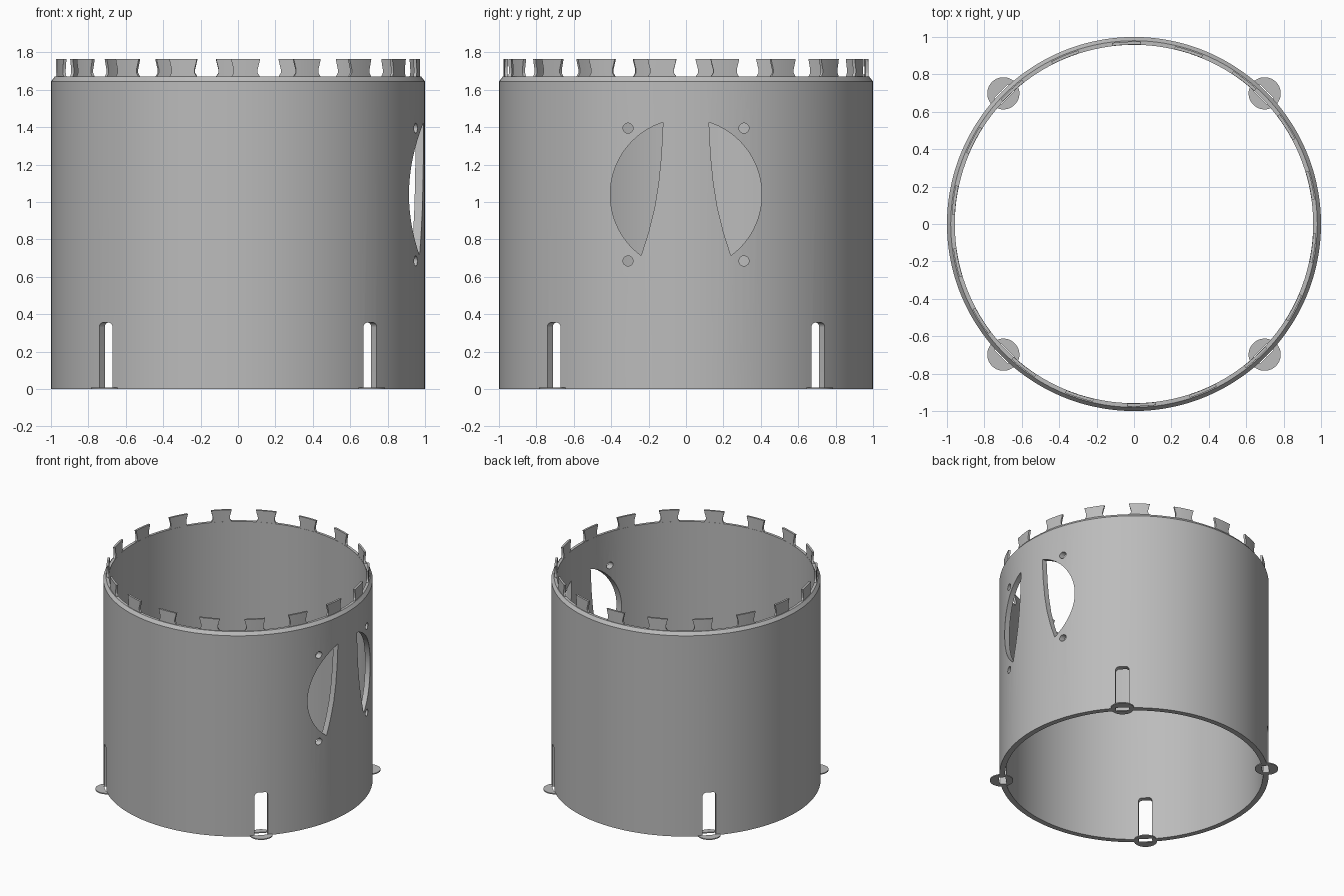
import bpy, bmesh
from math import sin, cos, pi, radians, acos, atan2
from mathutils import Matrix, Vector

cube = bpy.data.objects.get("Cube")
if cube:
    bpy.data.objects.remove(cube)

grey = bpy.data.materials.new("plain_grey")
grey.use_nodes = True
tone = (0.5, 0.5, 0.5, 1)
grey.diffuse_color = tone
grey.node_tree.nodes["Principled BSDF"].inputs["Base Color"].default_value = tone

OUTER, INNER = 1.0, 0.958
WALL_TOP, TAB_TOP = 1.67, 1.765


def make_object(name, bm):
    bmesh.ops.recalc_face_normals(bm, faces=bm.faces)
    mesh = bpy.data.meshes.new(name)
    bm.to_mesh(mesh)
    bm.free()
    mesh.materials.append(grey)
    obj = bpy.data.objects.new(name, mesh)
    bpy.context.collection.objects.link(obj)
    return obj


def activate(obj):
    bpy.ops.object.select_all(action='DESELECT')
    obj.select_set(True)
    bpy.context.view_layer.objects.active = obj


def prism(name, base, offset):
    """Extrude a closed outline of 3D points along an offset."""
    bm = bmesh.new()
    face = bm.faces.new([bm.verts.new(p) for p in base])
    ext = bmesh.ops.extrude_face_region(bm, geom=[face])
    moved = [v for v in ext["geom"] if isinstance(v, bmesh.types.BMVert)]
    bmesh.ops.translate(bm, verts=moved, vec=offset)
    return make_object(name, bm)


def cut(obj, cutter):
    mod = obj.modifiers.new("cut", 'BOOLEAN')
    mod.operation = 'DIFFERENCE'
    mod.solver = 'EXACT'
    mod.object = cutter
    activate(obj)
    bpy.ops.object.modifier_apply(modifier=mod.name)


def smooth(obj):
    activate(obj)
    bpy.ops.object.shade_smooth_by_angle(angle=radians(25))


# Tube wall with a chamfered upper edge, turned around z
bm = bmesh.new()
profile = [(INNER, 0), (OUTER, 0), (OUTER, 1.645), (0.98, WALL_TOP), (INNER, WALL_TOP)]
ring = [bm.verts.new((r, 0, z)) for r, z in profile]
edges = [bm.edges.new((ring[i], ring[(i + 1) % len(ring)])) for i in range(len(ring))]
bmesh.ops.spin(bm, geom=ring + edges, axis=(0, 0, 1), cent=(0, 0, 0),
               angle=2 * pi, steps=144, use_duplicate=False)
bmesh.ops.remove_doubles(bm, verts=bm.verts, dist=0.0001)
wall = make_object("tube_wall", bm)

# Round opening in the +x side, split by a curved, tapering strut
HOLE_R, HOLE_Z = 0.405, 1.04
strut_edge = [(0.123, 0), (0.132, 1.25), (0.147, 1.1), (0.168, 0.97), (0.2, 0.84), (0.24, 0)]
a0 = atan2(strut_edge[0][0], (HOLE_R ** 2 - strut_edge[0][0] ** 2) ** 0.5)
a1 = pi - atan2(strut_edge[-1][0], (HOLE_R ** 2 - strut_edge[-1][0] ** 2) ** 0.5)
arc = [a0 + (a1 - a0) * i / 32 for i in range(33)]
half = [(HOLE_R * sin(a), HOLE_Z + HOLE_R * cos(a)) for a in arc]
half += strut_edge[-2:0:-1]
cutters = []
for side in (-1, 1):
    cutters.append(prism("opening_cutter", [(0.7, side * y, z) for y, z in half], (0.5, 0, 0)))
    # Screw holes at the corners of the opening
    for z in (0.685, 1.395):
        circle = [(0.7, side * 0.31 + 0.027 * cos(t * pi / 12), z + 0.027 * sin(t * pi / 12))
                  for t in range(24)]
        cutters.append(prism("screw_hole_cutter", circle, (0.5, 0, 0)))

# Foot discs and the upright slots above them
feet = []
for k in range(4):
    turn = Matrix.Rotation(pi / 4 + k * pi / 2, 4, 'Z')
    bm = bmesh.new()
    bmesh.ops.create_cone(bm, cap_ends=True, segments=48, radius1=0.086, radius2=0.086,
                          depth=0.008, matrix=turn @ Matrix.Translation((0.988, 0, 0.004)))
    feet.append(make_object("foot_disc", bm))
    outline = [(-0.05, -0.1), (0.05, -0.1)]
    for sign, start in ((1, 0), (-1, pi / 2)):
        for i in range(6):
            a = start + i * pi / 10
            outline.append((sign * 0.025 + 0.025 * cos(a), 0.33 + 0.025 * sin(a)))
    base = [turn @ Vector((0.954, y, z)) for y, z in outline]
    slot = prism("slot_cutter", base, turn @ Vector((0.05, 0, 0)))
    cut(feet[-1], slot)
    cutters.append(slot)

for cutter in cutters:
    cut(wall, cutter)
for cutter in cutters:
    bpy.data.objects.remove(cutter)
smooth(wall)
for foot in feet:
    smooth(foot)

# Ring of waisted tabs on the upper edge
TABS = 18
rows = [(1.66, 0.078), (1.672, 0.078), (1.69, 0.066), (1.71, 0.066), (1.74, 0.074), (TAB_TOP, 0.08)]
COLS = 6
bm = bmesh.new()
for k in range(TABS):
    mid = -pi / 2 + radians(2.4) + k * 2 * pi / TABS
    grids = []
    for r in (0.959, 0.975):
        grids.append([[bm.verts.new((r * cos(mid + w * s), r * sin(mid + w * s), z))
                       for s in (2 * c / COLS - 1 for c in range(COLS + 1))] for z, w in rows])
    inner, outer = grids
    for g in grids:
        for i in range(len(rows) - 1):
            for j in range(COLS):
                bm.faces.new((g[i][j], g[i][j + 1], g[i + 1][j + 1], g[i + 1][j]))
    for i in range(len(rows) - 1):
        for j in (0, COLS):
            bm.faces.new((inner[i][j], inner[i + 1][j], outer[i + 1][j], outer[i][j]))
    for j in range(COLS):
        for i in (0, len(rows) - 1):
            bm.faces.new((inner[i][j], inner[i][j + 1], outer[i][j + 1], outer[i][j]))
smooth(make_object("rim_tabs", bm))
